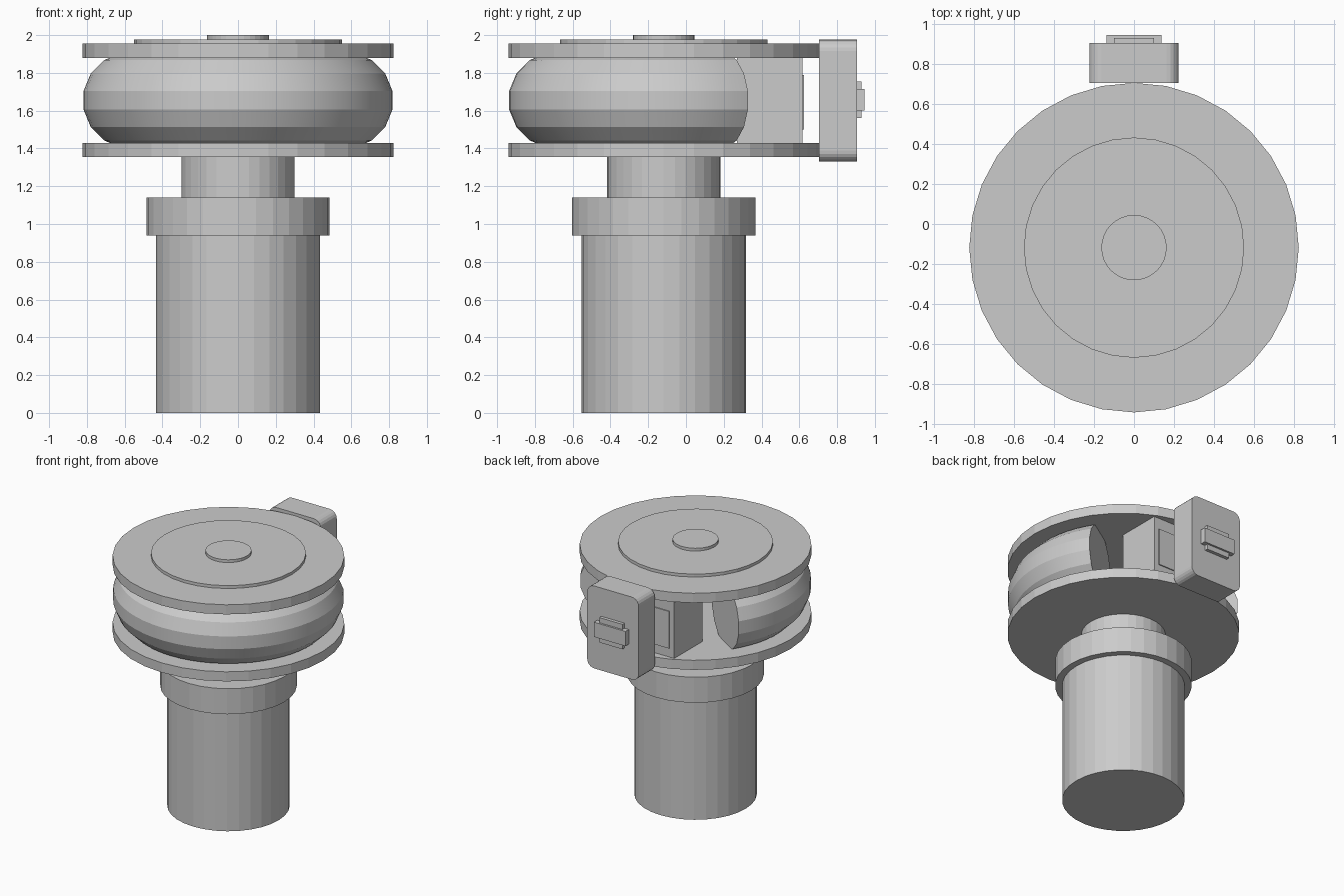
import bpy, bmesh
from math import pi, sin, cos, radians
from mathutils import Vector

if "Cube" in bpy.data.objects:
    bpy.data.objects.remove(bpy.data.objects["Cube"])

CY = -0.118  # y of the main axis


def add_object(name, bm):
    bmesh.ops.recalc_face_normals(bm, faces=bm.faces)
    mesh = bpy.data.meshes.new(name)
    bm.to_mesh(mesh)
    bm.free()
    ob = bpy.data.objects.new(name, mesh)
    bpy.context.collection.objects.link(ob)
    return ob


def disc(name, r, z0, z1):
    bpy.ops.mesh.primitive_cylinder_add(vertices=32, radius=r, depth=z1 - z0,
                                        location=(0, CY, (z0 + z1) / 2))
    bpy.context.object.name = name


def box(name, half_x, y0, y1, z0, z1, round_r=0):
    bm = bmesh.new()
    bmesh.ops.create_cube(bm, size=1)
    for v in bm.verts:
        v.co = Vector((v.co.x * 2 * half_x,
                       (y0 + y1) / 2 + v.co.y * (y1 - y0),
                       (z0 + z1) / 2 + v.co.z * (z1 - z0)))
    if round_r:
        # Round only the edges running front to back
        edges = [e for e in bm.edges
                 if abs(e.verts[0].co.y - e.verts[1].co.y) > 0.01]
        bmesh.ops.bevel(bm, geom=edges, offset=round_r, segments=5,
                        profile=0.5, affect='EDGES')
    return add_object(name, bm)


# Base column, collar, neck and the stacked plates
disc("base_column", 0.435, 0, 0.94)
disc("collar", 0.485, 0.94, 1.14)
disc("neck", 0.30, 1.14, 1.355)
disc("lower_plate", 0.823, 1.355, 1.43)
disc("upper_plate", 0.823, 1.88, 1.955)
disc("top_plate", 0.55, 1.955, 1.978)
disc("top_cap", 0.163, 1.978, 2.0)

# Open ring between the plates, with a gap at the back
bm = bmesh.new()
SIDES, STEPS, R, r = 16, 40, 0.567, 0.256
rings = []
for i in range(STEPS + 1):
    a = radians(147 + 246 * i / STEPS)
    ring = []
    for j in range(SIDES):
        t = 2 * pi * (j + 0.5) / SIDES
        d = R + r * cos(t)
        ring.append(bm.verts.new((d * cos(a), CY + d * sin(a), 1.655 + r * sin(t))))
    rings.append(ring)
for p, q in zip(rings, rings[1:]):
    for j in range(SIDES):
        k = (j + 1) % SIDES
        bm.faces.new((p[j], p[k], q[k], q[j]))
bm.faces.new(rings[0])
bm.faces.new(rings[-1])
ring_ob = add_object("open_ring", bm)
bpy.ops.object.select_all(action='DESELECT')
bpy.context.view_layer.objects.active = ring_ob
ring_ob.select_set(True)
bpy.ops.object.shade_smooth_by_angle(angle=radians(20))

# Block in the gap with a thin raised panel
box("gap_block", 0.33, 0.27, 0.617, 1.43, 1.88)
box("block_panel", 0.29, 0.61, 0.625, 1.50, 1.79)

# Rear housing and its latch
box("rear_housing", 0.223, 0.705, 0.904, 1.33, 1.976, 0.06)
box("latch_plate", 0.10, 0.90, 0.93, 1.56, 1.755)
box("latch_bar", 0.137, 0.90, 0.945, 1.60, 1.715)
